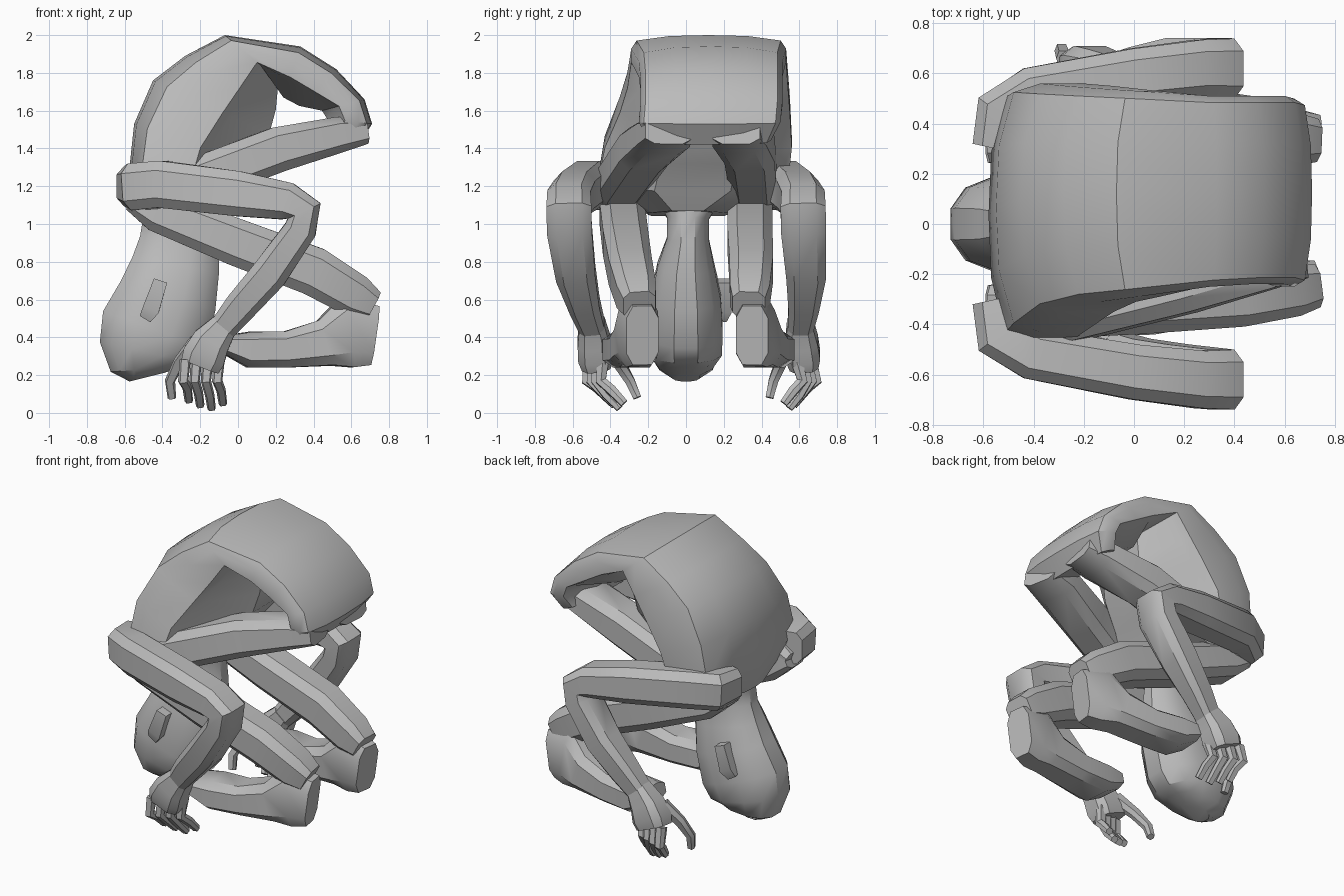
import bpy, bmesh, math
from mathutils import Vector

cube = bpy.data.objects.get("Cube")
if cube:
    bpy.data.objects.remove(cube, do_unlink=True)

clay = bpy.data.materials.new("plain grey")
clay.use_nodes = True
GREY = (0.5, 0.5, 0.5, 1)
clay.diffuse_color = GREY
clay.node_tree.nodes["Principled BSDF"].inputs["Base Color"].default_value = GREY

SIDES = {"right": -1, "left": 1}


def finish(name, bm, angle=35):
    """Turn a bmesh into a grey object with softly shaded facets."""
    bmesh.ops.recalc_face_normals(bm, faces=bm.faces)
    mesh = bpy.data.meshes.new(name)
    bm.to_mesh(mesh)
    bm.free()
    mesh.materials.append(clay)
    obj = bpy.data.objects.new(name, mesh)
    bpy.context.collection.objects.link(obj)
    bpy.ops.object.select_all(action="DESELECT")
    obj.select_set(True)
    bpy.context.view_layer.objects.active = obj
    bpy.ops.object.shade_smooth_by_angle(angle=math.radians(angle))


def loft(name, rings):
    """Skin a row of closed rings and cap both ends."""
    bm = bmesh.new()
    rows = [[bm.verts.new(p) for p in ring] for ring in rings]
    count = len(rows[0])
    for low, high in zip(rows, rows[1:]):
        for i in range(count):
            j = (i + 1) % count
            bm.faces.new((low[i], low[j], high[j], high[i]))
    bm.faces.new(rows[0])
    bm.faces.new(rows[-1])
    finish(name, bm)


def limb(name, stations, sides=8, roundness=0.6):
    """Sweep a rounded section along stations of x, y, z, width, depth."""
    centres = [Vector(s[:3]) for s in stations]
    last = len(centres) - 1
    rings = []
    for k, (centre, station) in enumerate(zip(centres, stations)):
        before = (centre - centres[max(k - 1, 0)]).normalized()
        after = (centres[min(k + 1, last)] - centre).normalized()
        along = (before + after).normalized()
        across = Vector((0, 1, 0))
        across = (across - along * across.dot(along)).normalized()
        depth_axis = along.cross(across)
        ring = []
        for i in range(sides):
            a = math.tau * (i + 0.5) / sides
            c, s = math.cos(a), math.sin(a)
            u = math.copysign(abs(c) ** roundness, c) * station[3] / 2
            v = math.copysign(abs(s) ** roundness, s) * station[4] / 2
            ring.append(centre + across * u + depth_axis * v)
        rings.append(ring)
    loft(name, rings)


def to_side(sign, stations):
    """Place stations on one side, with the slight lean of the pose."""
    placed = []
    for x, y, z, width, depth in stations:
        lean = 0.1 * max(0, 1 - z) + 0.3 * max(0, z - 1.2)
        placed.append((x, sign * y + lean, z, width, depth))
    return placed


# Arched torso: outer x, outer z, inner x, inner z, right y, left y
spine = [
    (.64, 1.42, .52, 1.47, -.2, .45),
    (.71, 1.53, .55, 1.55, -.25, .5),
    (.67, 1.66, .52, 1.62, -.24, .51),
    (.52, 1.82, .39, 1.69, -.24, .51),
    (.33, 1.94, .27, 1.76, -.25, .51),
    (-.07, 2, .12, 1.84, -.29, .53),
    (-.28, 1.89, .04, 1.7, -.31, .54),
    (-.45, 1.76, -.04, 1.57, -.35, .55),
    (-.55, 1.53, -.16, 1.39, -.43, .56),
    (-.58, 1.25, -.22, 1.2, -.47, .54),
    (-.52, 1.04, -.24, 1.06, -.2, .22),
]
# Section across the torso, outer to inner, with a bulging chest and belly
section = [(-1, .45), (-.93, .18), (-.5, .03), (0, 0), (.5, .03), (.93, .18),
           (1, .45), (1, .9), (.88, 1), (.4, 1.5), (-.4, 1.5), (-.88, 1),
           (-1, .9)]
rings = []
for ox, oz, ix, iz, right, left in spine:
    outer, inner = Vector((ox, 0, oz)), Vector((ix, 0, iz))
    middle, half = (left + right) / 2, (left - right) / 2
    rings.append([outer.lerp(inner, d) + Vector((0, middle + half * s, 0))
                  for s, d in section])
loft("torso", rings)

# Neck and hanging head
limb("head", [
    (-.32, .02, 1.18, .4, .38),
    (-.31, .01, 1.03, .23, .4),
    (-.31, .01, .92, .23, .43),
    (-.33, 0, .78, .31, .48),
    (-.37, 0, .62, .38, .54),
    (-.44, 0, .44, .4, .6),
    (-.48, 0, .32, .39, .53),
    (-.49, 0, .23, .29, .38),
    (-.48, 0, .19, .15, .2),
], sides=12, roundness=.85)

for side, sign in SIDES.items():
    # Ears
    limb(side + "_ear", [
        (-.49, sign * .19, .5, .06, .08),
        (-.46, sign * .2, .55, .1, .11),
        (-.41, sign * .2, .7, .08, .09),
    ], sides=4)

    # Folded legs
    limb(side + "_thigh", to_side(sign, [
        (.67, .18, 1.49, .26, .14),
        (.52, .2, 1.47, .3, .2),
        (.2, .28, 1.39, .28, .25),
        (-.25, .35, 1.22, .26, .25),
        (-.45, .35, 1.15, .25, .23),
        (-.57, .34, 1.11, .2, .13),
    ]))
    limb(side + "_shin", to_side(sign, [
        (-.57, .34, 1.13, .2, .12),
        (-.43, .34, 1.07, .25, .23),
        (0, .33, .9, .25, .26),
        (.4, .32, .75, .24, .27),
        (.62, .3, .62, .22, .24),
        (.71, .29, .57, .18, .17),
    ]))
    limb(side + "_foot", to_side(sign, [
        (.72, .29, .41, .18, .33),
        (.58, .31, .43, .22, .4),
        (.46, .33, .37, .24, .26),
        (.25, .35, .335, .26, .2),
        (.06, .37, .335, .29, .2),
        (-.06, .38, .36, .27, .11),
    ]))

    # Bent arms
    limb(side + "_arm", to_side(sign, [
        (-.55, .3, 1.2, .2, .22),
        (-.52, .44, 1.2, .24, .26),
        (-.4, .52, 1.21, .22, .26),
        (0, .59, 1.16, .23, .25),
        (.26, .62, 1.12, .24, .21),
        (.35, .62, 1.07, .25, .2),
        (.33, .62, .97, .25, .18),
        (.17, .61, .74, .22, .2),
        (.02, .58, .57, .17, .18),
        (-.08, .55, .45, .14, .15),
    ]))

    # Hands with curled fingers
    limb(side + "_palm", to_side(sign, [
        (-.06, .55, .48, .14, .14),
        (-.14, .55, .38, .18, .21),
        (-.18, .55, .3, .19, .24),
        (-.2, .55, .25, .16, .22),
    ]))
    for i in range(4):
        spread = i - 1.5
        x, y = -.19 + spread * .06, .55 - spread * .025
        tip = .02 + abs(spread - .3) * .025
        limb(f"{side}_finger_{i + 1}", to_side(sign, [
            (x, y, .28, .07, .06),
            (x - .01, y + .02, .17, .06, .055),
            (x + .01, y - .03, tip + .07, .055, .05),
            (x + .02, y - .09, tip, .045, .045),
        ]), sides=6)
    limb(side + "_thumb", to_side(sign, [
        (-.22, .5, .38, .08, .08),
        (-.31, .43, .27, .065, .065),
        (-.36, .38, .17, .055, .055),
        (-.35, .35, .08, .045, .045),
    ]), sides=6)
